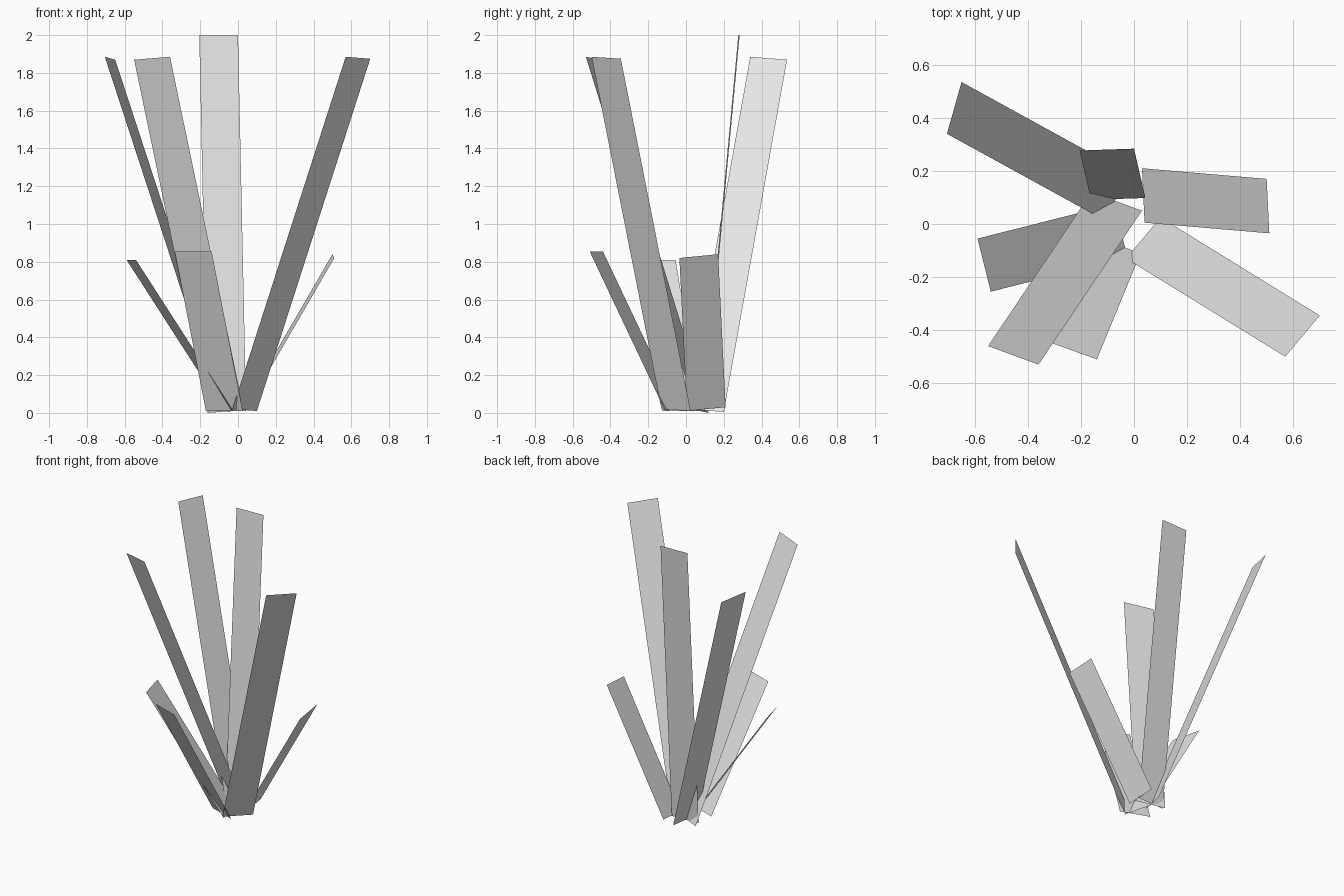
import bpy
import bmesh
from mathutils import Vector

# Remove the default cube
cube = bpy.data.objects.get("Cube")
if cube:
    bpy.data.objects.remove(cube, do_unlink=True)

# Single plain grey for every blade
grey = bpy.data.materials.new("plain grey")
grey.use_nodes = True
colour = (0.8, 0.8, 0.8, 1.0)
grey.diffuse_color = colour
for node in grey.node_tree.nodes:
    if node.type == 'BSDF_PRINCIPLED':
        node.inputs["Base Color"].default_value = colour


def add_blade(name, tip_a, tip_b, base_a):
    """Flat strip: a tip edge swept straight down to a parallel base edge."""
    tip_a, tip_b, base_a = Vector(tip_a), Vector(tip_b), Vector(base_a)
    width = tip_b - tip_a
    bm = bmesh.new()
    corners = (base_a, base_a + width, tip_b, tip_a)
    bm.faces.new([bm.verts.new(corner) for corner in corners])
    mesh = bpy.data.meshes.new(name)
    bm.to_mesh(mesh)
    bm.free()
    mesh.materials.append(grey)
    blade = bpy.data.objects.new(name, mesh)
    bpy.context.scene.collection.objects.link(blade)
    return blade


# Four tall blades fanning out from the root
add_blade("tall_blade_back", (-.205, .277, 2), (0, .284, 2), (-.162, .091, .01))
add_blade("tall_blade_back_right", (-.705, .34, 1.885), (-.65, .535, 1.87), (-.095, .005, .02))
add_blade("tall_blade_front_right", (-.55, -.46, 1.87), (-.36, -.53, 1.885), (-.16, .12, 0))
add_blade("tall_blade_front_left", (.57, -.5, 1.885), (.7, -.345, 1.875), (-.03, -.13, .02))

# Three short blades leaning lower between them
add_blade("short_blade_left", (.51, -.035, .82), (.5, .17, .84), (.04, .005, .01))
add_blade("short_blade_right", (-.59, -.055, .81), (-.54, -.255, .81), (-.075, .075, .01))
add_blade("short_blade_front", (-.335, -.44, .855), (-.14, -.51, .855), (-.17, -.04, .01))
